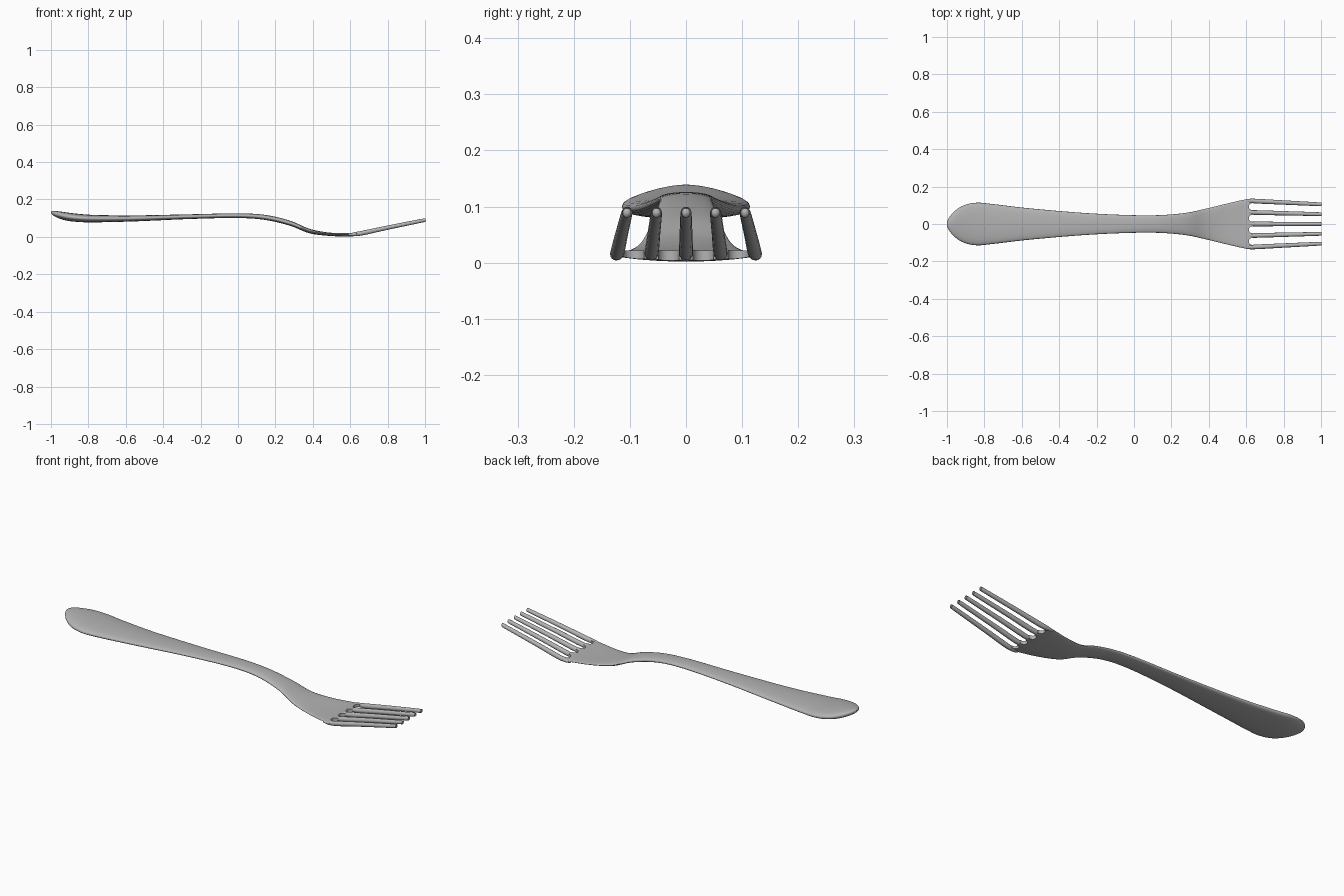
import bpy
import bmesh
from math import cos, sin, pi, copysign
from mathutils import Matrix, Vector

if "Cube" in bpy.data.objects:
    bpy.data.objects.remove(bpy.data.objects["Cube"])

steel = bpy.data.materials.new("steel_grey")
steel.use_nodes = True
GREY = (0.45, 0.45, 0.45, 1)
steel.diffuse_color = GREY
steel.node_tree.nodes["Principled BSDF"].inputs["Base Color"].default_value = GREY


def smooth_rows(rows, steps):
    """Pass a smooth curve through rows of numbers."""
    rows = [Vector(r) for r in rows]
    out = []
    for i in range(len(rows) - 1):
        b, c = rows[i], rows[i + 1]
        a, d = rows[max(i - 1, 0)], rows[min(i + 2, len(rows) - 1)]
        for s in range(steps):
            t = s / steps
            out.append(b + (c - a) * (t / 2)
                       + (a * 2 - b * 5 + c * 4 - d) * (t * t / 2)
                       + (b * 3 - a - c * 3 + d) * (t ** 3 / 2))
    return out + [rows[-1]]


def loft(name, rows, sides, steps, power=1.0):
    """Skin rounded sections given as x, y, half width, top, bottom, edge drop."""
    bm = bmesh.new()
    rings = []
    for x, y, w, top, bottom, drop in smooth_rows(rows, steps):
        ring = []
        for k in range(sides):
            a = 2 * pi * k / sides
            rise = copysign(abs(sin(a)) ** power, sin(a))
            z = (top + bottom) / 2 + (top - bottom) / 2 * rise - drop * cos(a) ** 2
            ring.append(bm.verts.new((x, y + w * cos(a), z)))
        rings.append(ring)
    for p, q in zip(rings, rings[1:]):
        for k in range(sides):
            n = (k + 1) % sides
            bm.faces.new((p[k], p[n], q[n], q[k]))
    bm.faces.new(rings[0])
    bm.faces.new(rings[-1])
    bmesh.ops.recalc_face_normals(bm, faces=bm.faces)
    return add_object(name, bm)


def add_object(name, bm):
    mesh = bpy.data.meshes.new(name)
    bm.to_mesh(mesh)
    bm.free()
    mesh.materials.append(steel)
    obj = bpy.data.objects.new(name, mesh)
    bpy.context.collection.objects.link(obj)
    return obj


def activate(obj):
    bpy.ops.object.select_all(action='DESELECT')
    obj.select_set(True)
    bpy.context.view_layer.objects.active = obj


# Handle, neck and head in one piece: x, half width, top, bottom, edge drop
profile = [
    (-1.0, .008, .134, .128, 0),
    (-.99, .032, .139, .116, 0),
    (-.96, .068, .137, .1, 0),
    (-.91, .1, .13, .086, 0),
    (-.84, .114, .122, .079, 0),
    (-.75, .106, .117, .078, 0),
    (-.55, .083, .115, .083, 0),
    (-.25, .058, .121, .096, 0),
    (0, .047, .126, .101, 0),
    (.15, .048, .117, .09, 0),
    (.28, .06, .086, .059, 0),
    (.38, .081, .044, .02, -.001),
    (.48, .105, .024, .006, -.004),
    (.58, .128, .02, .002, -.005),
    (.635, .136, .024, .005, -.003),
]
body = loft("handle_and_head", [(x, 0, w, t, b, d) for x, w, t, b, d in profile], 32, 6, .8)

# Rounded notches between the tines
SPACING = .062
bm = bmesh.new()
for k in (-1.5, -.5, .5, 1.5):
    bmesh.ops.create_cone(bm, cap_ends=True, segments=32, radius1=.0185, radius2=.0185,
                          depth=.2, matrix=Matrix.Translation((.632, k * SPACING, 0)))
notches = add_object("notch_cutter", bm)
notches.hide_render = True
cut = body.modifiers.new("notches", 'BOOLEAN')
cut.operation = 'DIFFERENCE'
cut.solver = 'EXACT'
cut.object = notches
activate(body)
bpy.ops.object.modifier_apply(modifier=cut.name)
bpy.data.objects.remove(notches)

# Five round tines that rise and draw together toward the tips
tine_profile = [
    (.59, .006, .016, .007),
    (.62, .011, .024, .004),
    (.67, .0125, .034, .009),
    (.8, .0115, .061, .038),
    (.985, .01, .097, .077),
    (.996, .0075, .097, .081),
    (1.0, .003, .093, .086),
]
parts = [body]
for k in range(-2, 3):
    rows = [(x, k * (SPACING - .025 * max(x - .62, 0)), w, t, b, 0)
            for x, w, t, b in tine_profile]
    parts.append(loft(f"tine_{k + 3}", rows, 16, 5))

for part in parts:
    activate(part)
    bpy.ops.object.shade_smooth_by_angle(angle=pi / 4)
